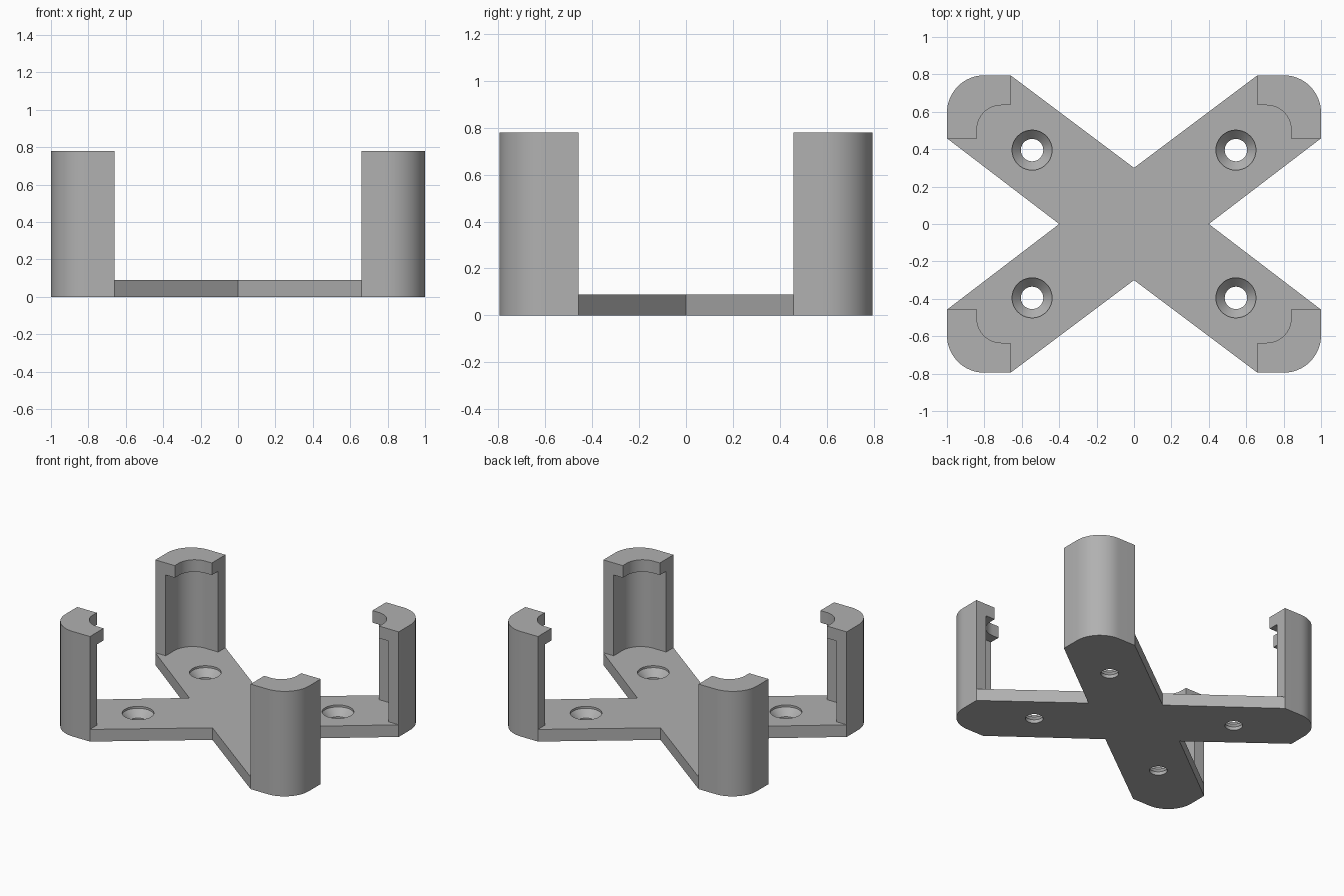
import bpy, bmesh
from math import sin, cos, pi, radians
from mathutils import Vector

default = bpy.data.objects.get("Cube")
if default:
    bpy.data.objects.remove(default, do_unlink=True)

PLATE, TOP, LIP = 0.09, 0.78, 0.69   # plate top, post top, underside of lip
HALF_X, HALF_Y = 1.0, 0.795
END_X, END_Y = 0.66, 0.458           # where each post ends along its two sides

grey = bpy.data.materials.new("plain grey")
grey.use_nodes = True
grey.diffuse_color = (0.44, 0.44, 0.44, 1)
grey.node_tree.nodes["Principled BSDF"].inputs["Base Color"].default_value = grey.diffuse_color


def corner_arc(inset, radius, steps=16):
    """Rounded corner of the +x +y quadrant, running from the x side to the y side."""
    cx, cy = HALF_X - inset - radius, HALF_Y - inset - radius
    return [(cx + radius * cos(a), cy + radius * sin(a))
            for a in (i * pi / 2 / steps for i in range(steps + 1))]


def mirrored(points, sx, sy):
    """Mirror an outline, keeping it counter-clockwise."""
    out = [(x * sx, y * sy) for x, y in points]
    return out if sx * sy > 0 else out[::-1]


def finish(name, bm):
    bmesh.ops.recalc_face_normals(bm, faces=bm.faces[:])
    mesh = bpy.data.meshes.new(name)
    bm.to_mesh(mesh)
    bm.free()
    mesh.materials.append(grey)
    obj = bpy.data.objects.new(name, mesh)
    bpy.context.collection.objects.link(obj)
    return obj


def prism(name, outline, z0, z1):
    bm = bmesh.new()
    face = bm.faces.new([bm.verts.new((x, y, z0)) for x, y in outline])
    new = bmesh.ops.extrude_face_region(bm, geom=[face])["geom"]
    bmesh.ops.translate(bm, vec=Vector((0, 0, z1 - z0)),
                        verts=[v for v in new if isinstance(v, bmesh.types.BMVert)])
    return finish(name, bm)


def lathe(name, x, y, profile, sides=40):
    bm = bmesh.new()
    rings = [[bm.verts.new((x + r * cos(2 * pi * i / sides), y + r * sin(2 * pi * i / sides), z))
              for i in range(sides)] for r, z in profile]
    for low, high in zip(rings, rings[1:]):
        for i in range(sides):
            j = (i + 1) % sides
            bm.faces.new((low[i], low[j], high[j], high[i]))
    bm.faces.new(rings[0][::-1])
    bm.faces.new(rings[-1])
    return finish(name, bm)


def cut(target, cutter):
    mod = target.modifiers.new("cut", "BOOLEAN")
    mod.operation, mod.solver, mod.object = "DIFFERENCE", "EXACT", cutter
    bpy.ops.object.select_all(action="DESELECT")
    bpy.context.view_layer.objects.active = target
    target.select_set(True)
    bpy.ops.object.modifier_apply(modifier=mod.name)
    bpy.data.objects.remove(cutter, do_unlink=True)


def smooth(obj):
    bpy.ops.object.select_all(action="DESELECT")
    bpy.context.view_layer.objects.active = obj
    obj.select_set(True)
    bpy.ops.object.shade_smooth_by_angle(angle=radians(30))


QUADRANTS = [(1, 1, "back_left"), (-1, 1, "back_right"),
             (-1, -1, "front_right"), (1, -1, "front_left")]

# Cross-shaped base plate with rounded arm ends
arm = [(0.4, 0), (HALF_X, END_Y)] + corner_arc(0, 0.2) + [(END_X, HALF_Y), (0, 0.3)]
plate_outline = []
for sx, sy, _ in QUADRANTS:
    plate_outline += mirrored(arm, sx, sy)[:-1]
plate = prism("base_plate", plate_outline, 0, PLATE)

# Countersunk screw holes
for sx, sy, _ in QUADRANTS:
    cut(plate, lathe("hole_cutter", 0.545 * sx, 0.395 * sy,
                     [(0.06, -0.05), (0.06, 0.025), (0.107, 0.075), (0.107, 0.14)]))
smooth(plate)

# Corner posts: an L-shaped wall with a thicker retaining lip at the top
post_outline = ([(HALF_X, END_Y)] + corner_arc(0, 0.2) + [(END_X, HALF_Y)]
                + corner_arc(0.16, 0.13)[::-1])
post_outline.insert(19, (END_X, HALF_Y - 0.16))
post_outline.append((HALF_X - 0.16, END_Y))
WALL = 0.085
recess = ([(HALF_X - WALL, 0.3)] + corner_arc(WALL, 0.15)
          + [(0.5, HALF_Y - WALL), (0.5, 0.3)])
for sx, sy, side in QUADRANTS:
    post = prism(side + "_post", mirrored(post_outline, sx, sy), PLATE, TOP)
    cut(post, prism("recess_cutter", mirrored(recess, sx, sy), PLATE - 0.05, LIP))
    smooth(post)
